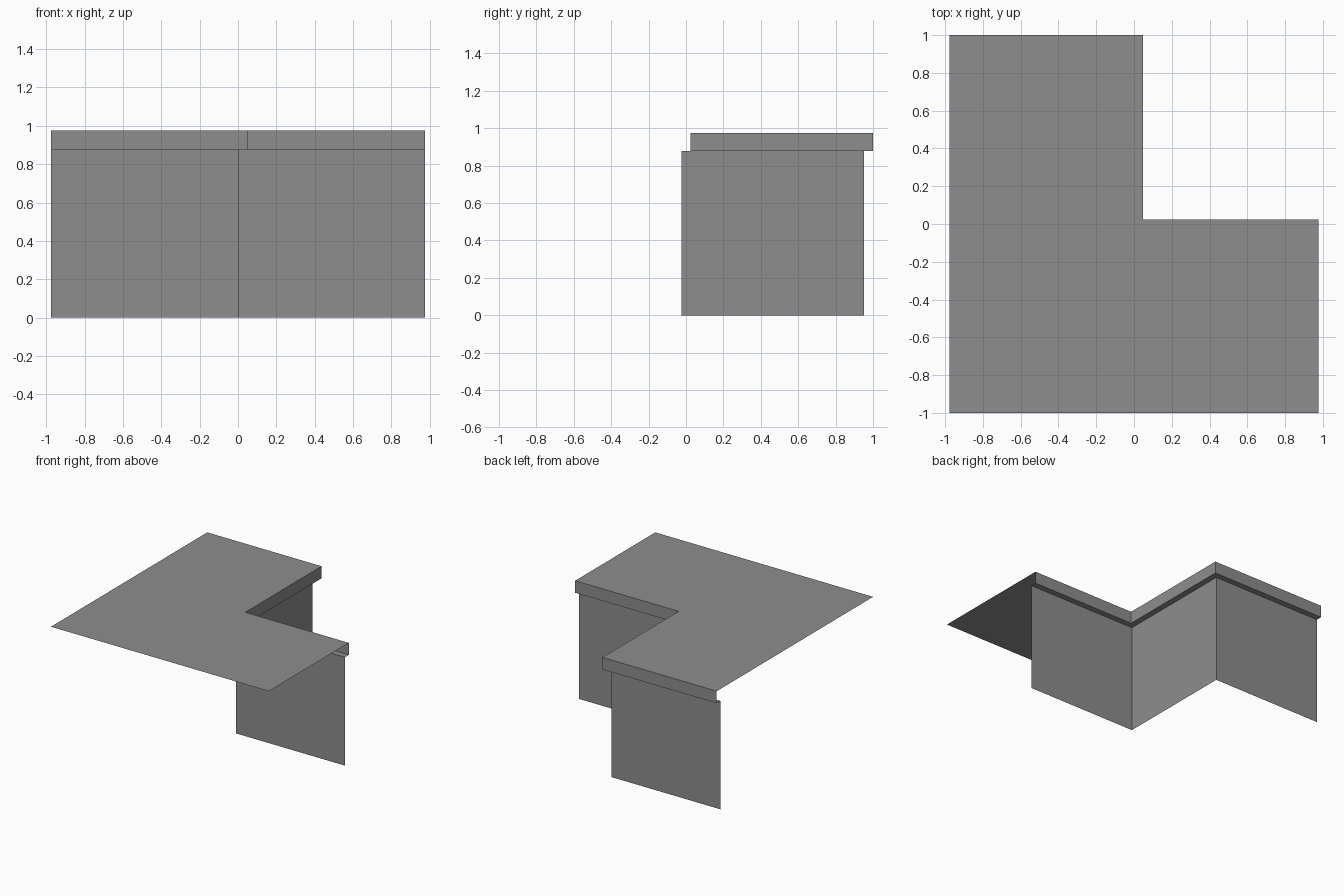
import bpy
import bmesh

cube = bpy.data.objects.get("Cube")
if cube:
    bpy.data.objects.remove(cube, do_unlink=True)

# Proportions: one module per wall, with a thin overhanging roof edge
U = 2 / 2.05
OVERHANG = U * 0.05
TOP = U
EAVE = U * 0.9
BACK = 1.0
FRONT = -1.0

grey = bpy.data.materials.new("plain grey")
grey.use_nodes = True
colour = (0.27, 0.27, 0.27, 1)
grey.diffuse_color = colour
grey.node_tree.nodes["Principled BSDF"].inputs["Base Color"].default_value = colour


def make_object(name, bm):
    mesh = bpy.data.meshes.new(name)
    bm.to_mesh(mesh)
    bm.free()
    mesh.materials.append(grey)
    obj = bpy.data.objects.new(name, mesh)
    bpy.context.collection.objects.link(obj)
    return obj


def stepped_path(offset):
    """Plan line of the inner corner, pushed outward by offset."""
    y_back = BACK - OVERHANG + offset
    y_step = y_back - U
    return [(-U, y_back), (offset, y_back), (offset, y_step), (U, y_step)]


def ribbon(name, low_path, low_z, high_path, high_z):
    """Join two matching plan lines with a strip of faces facing outward."""
    bm = bmesh.new()
    low = [bm.verts.new((x, y, low_z)) for x, y in low_path]
    high = [bm.verts.new((x, y, high_z)) for x, y in high_path]
    for i in range(len(low) - 1):
        bm.faces.new((low[i + 1], low[i], high[i], high[i + 1]))
    return make_object(name, bm)


wall_line = stepped_path(0)
edge_line = stepped_path(OVERHANG)

# Walls, underside of the overhang, and upright roof edge
ribbon("corner_walls", wall_line, 0, wall_line, EAVE)
ribbon("overhang_underside", edge_line, EAVE, wall_line, EAVE).data.flip_normals()
ribbon("roof_edge", edge_line, EAVE, edge_line, TOP)

# L-shaped flat roof
bm = bmesh.new()
outline = [(-U, FRONT), (U, FRONT)] + edge_line[::-1]
roof = bm.faces.new([bm.verts.new((x, y, TOP)) for x, y in outline])
roof.normal_update()
if roof.normal.z < 0:
    roof.normal_flip()
make_object("flat_roof", bm)

# Make the underside face down
under = bpy.data.objects["overhang_underside"].data
if under.polygons[0].normal.z > 0:
    under.flip_normals()
